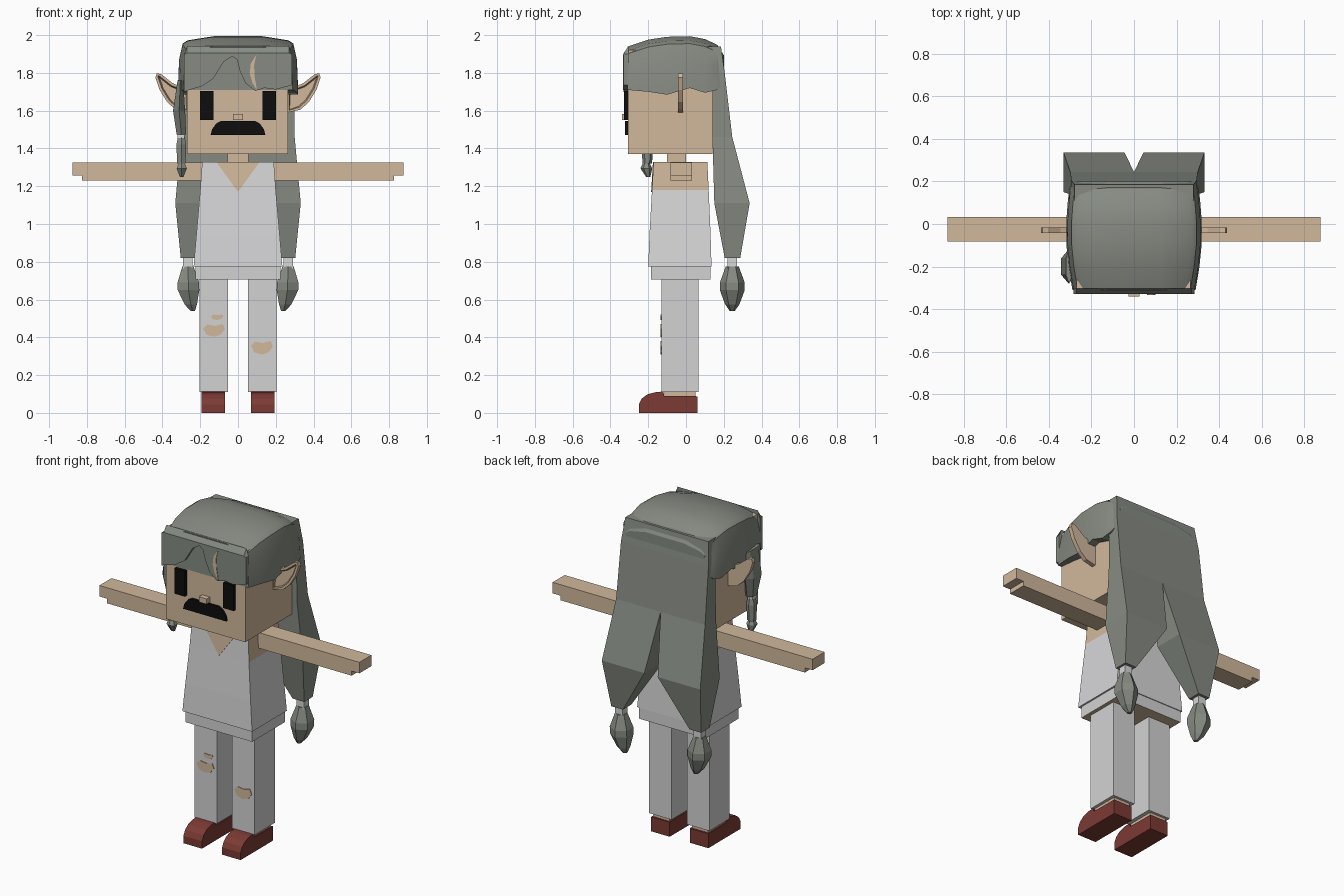
import bpy, bmesh, math

if "Cube" in bpy.data.objects:
    bpy.data.objects.remove(bpy.data.objects["Cube"])


def material(name, *rgb):
    m = bpy.data.materials.new(name)
    m.use_nodes = True
    m.diffuse_color = (*rgb, 1)
    m.node_tree.nodes["Principled BSDF"].inputs["Base Color"].default_value = (*rgb, 1)
    return m


skin = material("skin", .64, .48, .33)
ear_shade = material("ear_shade", .36, .25, .17)
hair = material("hair_grey", .24, .26, .225)
shirt = material("shirt_white", .68, .68, .69)
trousers = material("trouser_white", .65, .65, .65)
red = material("shoe_red", .2, .042, .034)
black = material("black", .004, .004, .004)


def loft(name, rings, *mats):
    """Join rings of points into a closed solid."""
    bm = bmesh.new()
    vs = [[bm.verts.new(p) for p in r] for r in rings]
    n = len(vs[0])
    for a, b in zip(vs, vs[1:]):
        for i in range(n):
            j = (i + 1) % n
            bm.faces.new((a[i], a[j], b[j], b[i]))
    bm.faces.new(vs[0])
    bm.faces.new(vs[-1])
    bmesh.ops.recalc_face_normals(bm, faces=bm.faces)
    me = bpy.data.meshes.new(name)
    bm.to_mesh(me)
    bm.free()
    for m in mats:
        me.materials.append(m)
    ob = bpy.data.objects.new(name, me)
    bpy.context.collection.objects.link(ob)
    return ob


def prism(name, pts, y0, y1, mat):
    """Front outline (x, z) extruded along y."""
    return loft(name, [[(x, y, z) for x, z in pts] for y in (y0, y1)], mat)


def rect(x0, x1, y0, y1, z):
    return [(x0, y0, z), (x1, y0, z), (x1, y1, z), (x0, y1, z)]


def box(name, x0, x1, y0, y1, z0, z1, mat):
    return loft(name, [rect(x0, x1, y0, y1, z) for z in (z0, z1)], mat)


def oval(cx, cy, rx, ry, z, n=8):
    turns = [(i + .5) * math.tau / n for i in range(n)]
    k = 1 / math.cos(math.pi / n)
    return [(cx + rx * k * math.cos(t), cy + ry * k * math.sin(t), z) for t in turns]


def flip(pts, s):
    return [(s * p[0], *p[1:]) for p in pts]


def paint(ob, rule):
    for f in ob.data.polygons:
        f.material_index = rule(f)


# Head and face
box("head", -.27, .265, -.308, .14, 1.37, 1.92, skin)
box("neck", -.055, .055, -.1, 0, 1.25, 1.4, skin)
box("nose", -.026, .026, -.34, -.3, 1.55, 1.582, skin)
half = [(.145, 1.47), (.138, 1.5), (.115, 1.532), (.09, 1.545)]
prism("moustache", half + flip(half[::-1], -1), -.322, -.3, black)

# Torso: shirt with skin at the armholes and neck opening
body = loft("shirt", [
    rect(-.235, .235, -.2, .135, .775),
    rect(-.22, .22, -.193, .13, .95),
    rect(-.2, .2, -.18, .12, 1.18),
    rect(-.19, .19, -.172, .113, 1.328)], shirt, skin)
paint(body, lambda f: int(f.center.z > 1.2 and abs(f.normal.y) < .5))
loft("neck_opening", [
    [(-.115, y, 1.329), (.115, y, 1.329), (0, y - .0095, 1.17)]
    for y in (-.175, -.169)], skin)
waist = box("shirt_hem", -.225, .225, -.185, .13, .705, .78, trousers)
waist.data.materials.append(skin)
paint(waist, lambda f: int(f.normal.z < -.5))

ear_outline = [(.26, 1.59), (.33, 1.605), (.375, 1.645), (.415, 1.71), (.437, 1.775),
               (.43, 1.798), (.405, 1.792), (.345, 1.745), (.26, 1.71)]
arm_outline = [(.18, 1.23), (.825, 1.23), (.825, 1.258), (.877, 1.258),
               (.877, 1.325), (.18, 1.325)]
shoe_side = [(-.25, 0), (-.25, .045), (-.235, .075), (-.205, .098), (-.16, .11),
             (-.12, .113), (-.115, .09), (.06, .088), (.06, 0)]

for s, side in ((1, "left_"), (-1, "right_")):
    prism(side + "eye", flip([(.13, 1.55), (.2, 1.55), (.2, 1.705), (.13, 1.705)], s),
          -.328, -.3, black)
    prism(side + "arm", flip(arm_outline, s), -.083, .033, skin)

    # Ear with a recessed inner face
    ear = prism(side + "ear", flip(ear_outline, s), -.043, -.017, skin)
    ear.data.materials.append(ear_shade)
    bm = bmesh.new()
    bm.from_mesh(ear.data)
    front = min(bm.faces, key=lambda f: f.calc_center_median().y)
    bmesh.ops.inset_region(bm, faces=[front], thickness=.014)
    rim = bmesh.ops.inset_region(bm, faces=[front], thickness=.007, depth=-.01)
    for f in rim["faces"]:
        f.material_index = 1
    bm.to_mesh(ear.data)
    bm.free()

    # Leg, ankle and shoe
    xs = sorted((s * .052, s * .203))
    box(side + "trouser_leg", *xs, -.13, .065, .11, .72, trousers)
    xs = sorted((s * .075, s * .185))
    box(side + "ankle", *xs, -.115, .05, .06, .125, skin)
    loft(side + "shoe", [[(s * x, y, z) for y, z in shoe_side] for x in (.068, .193)], red)

    # Long back hair, splitting into a tied tail
    loft(side + "back_hair", [flip(r, s) for r in (
        rect(0, .28, .1, .185, 1.94),
        rect(0, .295, .14, .205, 1.8),
        rect(0, .3, .14, .245, 1.46),
        rect(.045, .332, .15, .337, 1.11),
        rect(.225, .303, .205, .287, .82))], hair)
    box(side + "hair_tie", *sorted((s * .24, s * .29)), .22, .27, .76, .825, shirt)
    loft(side + "hair_puff", [flip(oval(x, .245, r, r, z, 6), s) for x, r, z in (
        (.265, .03, .775), (.263, .057, .69), (.262, .057, .65),
        (.25, .033, .575), (.24, .012, .54))], hair)

# Torn knees
for name, cx, cz, w, h in (("left_knee_tear", .127, .345, .058, .036),
                           ("right_knee_tear", -.127, .437, .058, .034),
                           ("right_small_tear", -.11, .507, .034, .015)):
    outline = [(-1, .3), (-.6, .9), (.1, .7), (.8, 1), (1, .2), (.6, -.7), (0, -1), (-.7, -.7)]
    prism(name, [(cx + w * a, cz + h * b) for a, b in outline], -.134, -.128, skin)

# Domed hair cap built from sections running front to back
sections = []
for y, w, top, low in ((-.31, .29, 1.945, 1.71), (-.2, .308, 1.982, 1.7),
                       (-.1, .318, 1.997, 1.685), (.02, .318, 2, 1.72),
                       (.1, .312, 1.985, 1.695), (.165, .305, 1.955, 1.71),
                       (.2, .29, 1.9, 1.74)):
    side = [(w, low), (w - .006, top - .13), (w - .025, top - .045),
            (w - .05, top - .028), (.13, top - .006)]
    sections.append([(x, y, z) for x, z in side + flip(side[::-1], -1)])
cap = loft("hair_cap", sections, hair)
bpy.context.view_layer.objects.active = cap
cap.select_set(True)
bpy.ops.object.shade_smooth_by_angle(angle=math.radians(25))

# Fringe with a parting, and a thin gap beside it
fringe = [(-.285, 1.7), (-.25, 1.712), (-.19, 1.73), (-.13, 1.77), (-.1, 1.82),
          (-.075, 1.86), (-.03, 1.888), (-.005, 1.87), (.01, 1.81), (.04, 1.745),
          (.09, 1.705), (.14, 1.72), (.2, 1.712), (.285, 1.735),
          (.285, 1.9), (.27, 1.942), (-.27, 1.942), (-.285, 1.9)]
loft("fringe", [[(x, -.33, min(z, 1.9 + (z > 1.9) * .005)) for x, z in fringe],
                [(x, -.304, z) for x, z in fringe]], hair)
prism("fringe_gap", [(.062, 1.8), (.068, 1.85), (.098, 1.897), (.085, 1.84),
                     (.088, 1.78), (.1, 1.71), (.075, 1.75)], -.333, -.328, skin)

# Side braid on the right
loft("braid_top", [oval(x, -.2, rx, ry, z, 6) for x, rx, ry, z in (
    (-.305, .015, .07, 1.76), (-.312, .032, .065, 1.6), (-.3, .025, .035, 1.475))], hair)
box("braid_tie", -.32, -.282, -.225, -.185, 1.455, 1.48, shirt)
loft("braid_middle", [oval(-.3, -.205, r, r, z, 6) for r, z in (
    (.018, 1.46), (.026, 1.42), (.022, 1.32))], hair)
loft("braid_end", [oval(-.298, y, r, r, z, 6) for y, r, z in (
    (-.21, .016, 1.32), (-.21, .027, 1.295), (-.2, .01, 1.25))], hair)
